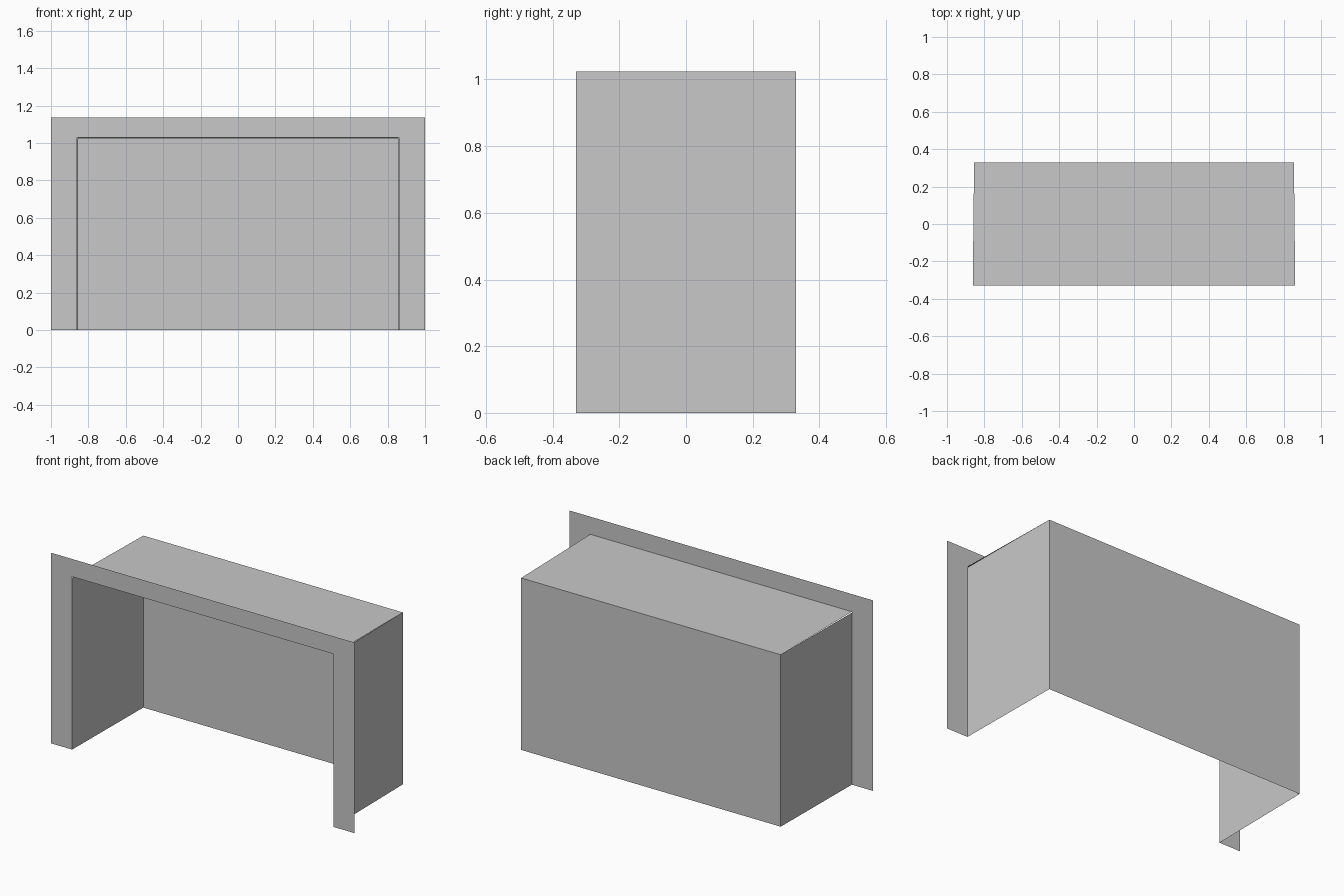
import bpy

cube = bpy.data.objects.get("Cube")
if cube:
    bpy.data.objects.remove(cube, do_unlink=True)

# Main sizes
FRONT, BACK = -0.33, 0.33
OPEN_W, OPEN_H = 0.862, 1.03      # opening at the front
REAR_W, REAR_H = 0.855, 1.024     # slightly tapered rear
RIM_W, RIM_H = 1.0, 1.135         # outer edge of the flange

grey = bpy.data.materials.new("light_grey")
grey.use_nodes = True
colour = (0.58, 0.58, 0.58, 1)
grey.diffuse_color = colour
grey.node_tree.nodes["Principled BSDF"].inputs["Base Color"].default_value = colour


def sheet(name, points):
    """Make one thin flat panel from its outline."""
    mesh = bpy.data.meshes.new(name)
    mesh.from_pydata(points, [], [range(len(points))])
    mesh.materials.append(grey)
    obj = bpy.data.objects.new(name, mesh)
    bpy.context.collection.objects.link(obj)
    return obj


# Front flange: an upside-down U around the opening
half = [(RIM_W, 0), (RIM_W, RIM_H)]
inner = [(OPEN_W, OPEN_H), (OPEN_W, 0)]
outline = half + [(-x, z) for x, z in reversed(half)]
outline += [(-x, z) for x, z in reversed(inner)] + inner
sheet("front_flange", [(x, FRONT, z) for x, z in reversed(outline)]).data.flip_normals()

# Side walls, open at the bottom
for side, name in ((1, "left_wall"), (-1, "right_wall")):
    wall = sheet(name, [(side * OPEN_W, FRONT, 0), (side * REAR_W, BACK, 0),
                        (side * REAR_W, BACK, REAR_H), (side * OPEN_W, FRONT, REAR_H)])
    if side < 0:
        wall.data.flip_normals()

# Back wall and gently sloping roof
sheet("back_wall", [(REAR_W, BACK, 0), (-REAR_W, BACK, 0),
                    (-REAR_W, BACK, REAR_H), (REAR_W, BACK, REAR_H)])
sheet("roof", [(-OPEN_W, FRONT, OPEN_H), (OPEN_W, FRONT, OPEN_H),
               (REAR_W, BACK, REAR_H), (-REAR_W, BACK, REAR_H)])

# Make the flange face forward
flange = bpy.data.objects["front_flange"].data
if flange.polygons[0].normal.y > 0:
    flange.flip_normals()
